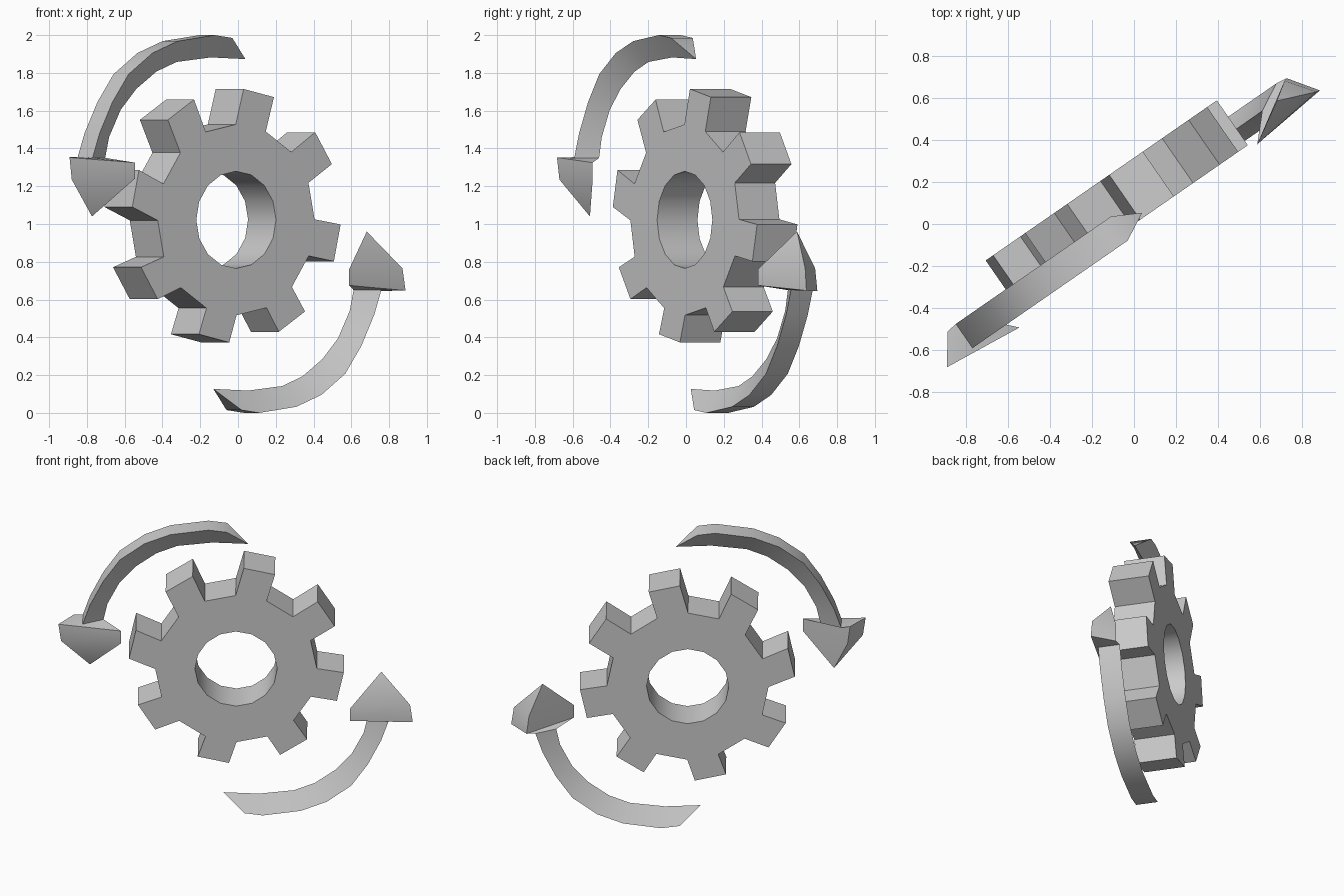
import bpy, bmesh, math
from mathutils import Matrix

if "Cube" in bpy.data.objects:
    bpy.data.objects.remove(bpy.data.objects["Cube"])

# Everything lies in a vertical plane turned about z: local x = across, y = depth, z = up
TURN = Matrix.Rotation(math.radians(34.7), 4, 'Z')


def make(name, verts, faces):
    me = bpy.data.meshes.new(name)
    me.from_pydata([TURN @ v if hasattr(v, "x") else (TURN @ Matrix.Translation(v)).translation
                    for v in verts], [], faces)
    bm = bmesh.new()
    bm.from_mesh(me)
    bmesh.ops.recalc_face_normals(bm, faces=bm.faces)
    bm.to_mesh(me)
    bm.free()
    ob = bpy.data.objects.new(name, me)
    bpy.context.collection.objects.link(ob)
    bpy.ops.object.select_all(action='DESELECT')
    ob.select_set(True)
    bpy.context.view_layer.objects.active = ob
    bpy.ops.object.shade_smooth_by_angle(angle=math.radians(35))
    return ob


# Gear: 16-sided ring with every other side drawn out into a tooth
def gear():
    N, depth = 16, 0.26
    flat, cells, walls = [], [], []
    for radius in (0.257, 0.505):
        for k in range(N):
            a = math.radians(0.3 + 22.5 * k)
            flat.append((-0.012 + radius * math.cos(a), 1.022 + radius * math.sin(a)))
    for k in range(N):
        j = (k + 1) % N
        cells.append((k, N + k, N + j, j))
        walls.append((k, j))
        if k % 2:
            a = math.radians(-12.5 + 45 * (k + 1) / 2)
            t = len(flat)
            for s in (-0.1, 0.1):
                flat.append((-0.01 + 0.665 * math.cos(a) - s * math.sin(a),
                             1.044 + 0.665 * math.sin(a) + s * math.cos(a)))
            cells.append((N + k, t, t + 1, N + j))
            walls += [(N + k, t), (t, t + 1), (t + 1, N + j)]
        else:
            walls.append((N + k, N + j))
    # teeth sit on the odd sides; side 15 carries the tooth just below the right horizon
    n = len(flat)
    verts = [(u, 0, z) for u, z in flat] + [(u, depth, z) for u, z in flat]
    faces = cells + [tuple(i + n for i in c) for c in cells]
    faces += [(a, b, b + n, a + n) for a, b in walls]
    make("gear", verts, faces)


# Arrow: triangular band (flat outside, ridge inside) ending in a pointed head
OUTER = [(-.07, 1.985), (-.184, 2.0), (-.422, 1.968), (-.584, 1.905),
         (-.738, 1.793), (-.842, 1.645), (-.925, 1.48), (-.97, 1.35)]
INNER = [(.063, 1.873), (-.16, 1.882), (-.38, 1.858), (-.51, 1.807),
         (-.64, 1.715), (-.74, 1.605), (-.815, 1.46), (-.84, 1.35)]
HEAD = [[(-1.122, -.076, 1.352), (-1.025, .062, 1.355), (-.73, -.117, 1.325)],
        [(-1.105, -.072, 1.235), (-1.01, .058, 1.235), (-.73, -.117, 1.24)]]
TIP = (-.925, 0, 1.04)


def arrow(name, depth, half_turn):
    rings = [[(o[0], -.07, o[1]), (o[0], .07, o[1]), (i[0], 0, i[1])]
             for o, i in zip(OUTER, INNER)] + HEAD
    verts = [p for r in rings for p in r] + [TIP]
    faces = [(0, 1, 2)]
    for r in range(len(rings) - 1):
        for c in range(3):
            d = (c + 1) % 3
            faces.append((3 * r + c, 3 * r + d, 3 * r + 3 + d, 3 * r + 3 + c))
    last = 3 * (len(rings) - 1)
    faces += [(last + c, last + (c + 1) % 3, last + 3) for c in range(3)]
    if half_turn:
        verts = [(-.03 - u, o, 2 - z) for u, o, z in verts]
    make(name, [(u, o + depth, z) for u, o, z in verts], faces)


gear()
arrow("upper_arrow", 0.022, False)
arrow("lower_arrow", 0.095, True)
